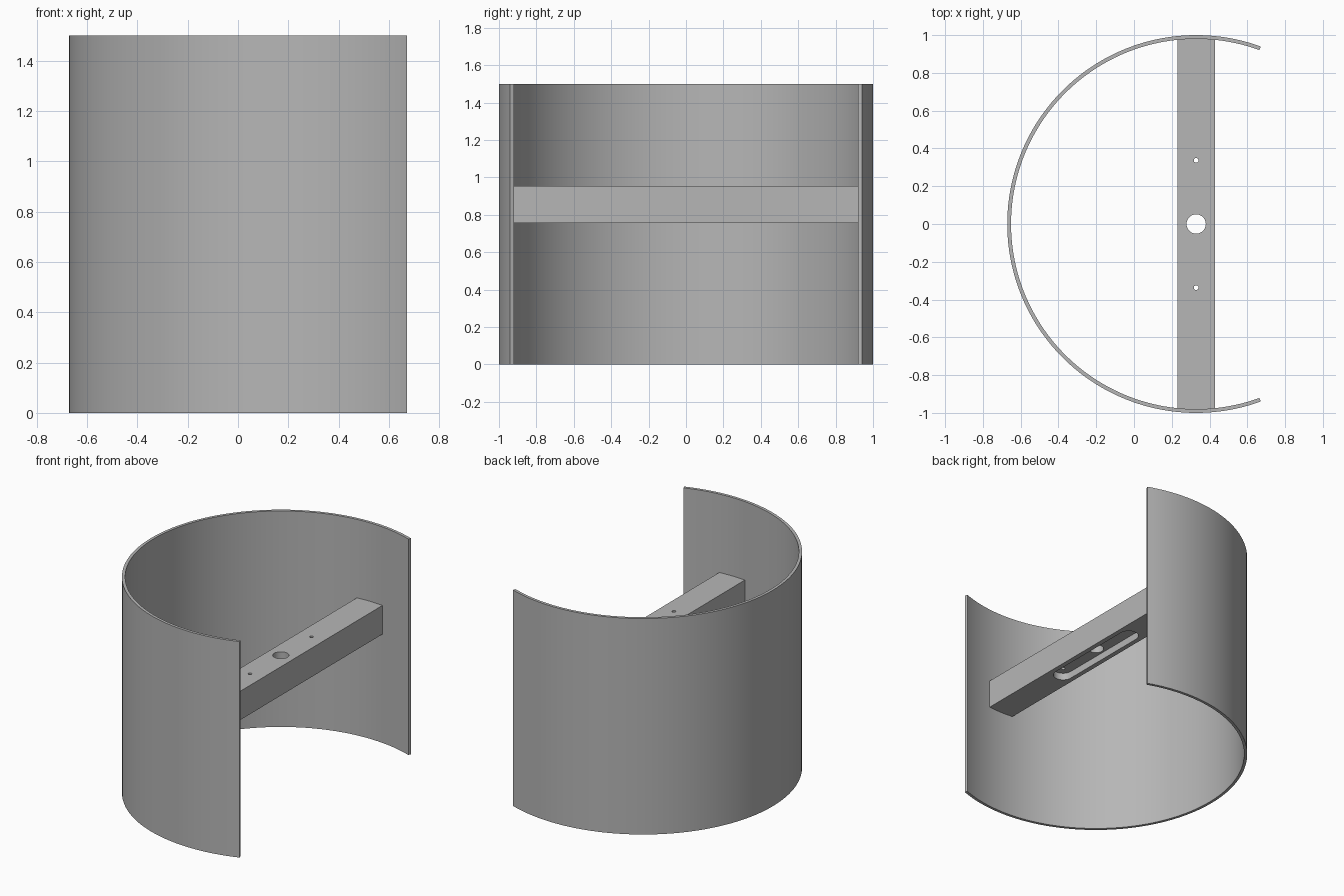
import bpy, bmesh
from math import cos, sin, pi, radians, asin

cube = bpy.data.objects.get("Cube")
if cube:
    bpy.data.objects.remove(cube, do_unlink=True)

CX = 0.329            # axis of the curved shell
R_OUT, R_IN = 1.0, 0.98
HEIGHT = 1.5
BAR_LOW, BAR_HIGH, BAR_HALF = 0.755, 0.955, 0.0985
HOLE_Y = 0.337
SLOT_R, SLOT_DEPTH = 0.065, 0.05

grey = bpy.data.materials.new("plain grey")
grey.use_nodes = True
colour = (0.47, 0.47, 0.47, 1)
grey.diffuse_color = colour
grey.node_tree.nodes["Principled BSDF"].inputs["Base Color"].default_value = colour


def arc(cx, cy, r, start, end, n):
    """Points along an arc, angles in radians."""
    angles = [start + (end - start) * i / n for i in range(n + 1)]
    return [(cx + r * cos(a), cy + r * sin(a)) for a in angles]


def prism(name, outline, z0, z1):
    """Extrude a flat outline from z0 up to z1."""
    bm = bmesh.new()
    face = bm.faces.new([bm.verts.new((x, y, z0)) for x, y in outline])
    top = bmesh.ops.extrude_face_region(bm, geom=[face])["geom"]
    verts = [v for v in top if isinstance(v, bmesh.types.BMVert)]
    bmesh.ops.translate(bm, verts=verts, vec=(0, 0, z1 - z0))
    bmesh.ops.recalc_face_normals(bm, faces=bm.faces)
    mesh = bpy.data.meshes.new(name)
    bm.to_mesh(mesh)
    bm.free()
    mesh.materials.append(grey)
    obj = bpy.data.objects.new(name, mesh)
    bpy.context.collection.objects.link(obj)
    return obj


def activate(obj):
    bpy.ops.object.select_all(action='DESELECT')
    obj.select_set(True)
    bpy.context.view_layer.objects.active = obj


def cut(target, cutter):
    """Subtract the cutter and remove it."""
    cutter.hide_render = True
    mod = target.modifiers.new("cut", 'BOOLEAN')
    mod.operation, mod.solver, mod.object = 'DIFFERENCE', 'EXACT', cutter
    activate(target)
    bpy.ops.object.modifier_apply(modifier=mod.name)
    bpy.data.objects.remove(cutter, do_unlink=True)


# Curved shell, open toward +x: a strip of quads given thickness and height
start, end, steps = radians(70), radians(290), 110
rings = [arc(CX, 0, r, start, end, steps) for r in (R_OUT, R_IN)]
bm = bmesh.new()
outer, inner = [[bm.verts.new((x, y, 0)) for x, y in ring] for ring in rings]
for i in range(steps):
    bm.faces.new((outer[i], outer[i + 1], inner[i + 1], inner[i]))
raised = bmesh.ops.extrude_face_region(bm, geom=bm.faces[:])["geom"]
bmesh.ops.translate(bm, vec=(0, 0, HEIGHT),
                    verts=[v for v in raised if isinstance(v, bmesh.types.BMVert)])
bmesh.ops.recalc_face_normals(bm, faces=bm.faces)
mesh = bpy.data.meshes.new("curved_shell")
bm.to_mesh(mesh)
bm.free()
mesh.materials.append(grey)
shell = bpy.data.objects.new("curved_shell", mesh)
bpy.context.collection.objects.link(shell)

# Cross bar, with ends that follow the inside of the shell
r_end = R_IN + 0.004
half = asin(BAR_HALF / r_end)
outline = (arc(CX, 0, r_end, pi / 2 - half, pi / 2 + half, 8)
           + arc(CX, 0, r_end, -pi / 2 - half, -pi / 2 + half, 8))
bar = prism("cross_bar", outline, BAR_LOW, BAR_HIGH)

# Rounded slot in the underside
slot = (arc(CX, HOLE_Y, SLOT_R, 0, pi, 20)
        + arc(CX, -HOLE_Y, SLOT_R, pi, 2 * pi, 20))
cut(bar, prism("slot_cutter", slot, BAR_LOW - 0.1, BAR_LOW + SLOT_DEPTH))

# Central cable hole and two screw holes
for y, r in ((0, 0.051), (HOLE_Y, 0.0125), (-HOLE_Y, 0.0125)):
    circle = arc(CX, y, r, 0, 2 * pi, 40)[:-1]
    cut(bar, prism("hole_cutter", circle, BAR_LOW - 0.1, BAR_HIGH + 0.1))

for obj in (shell, bar):
    activate(obj)
    bpy.ops.object.shade_smooth_by_angle(angle=radians(30))
